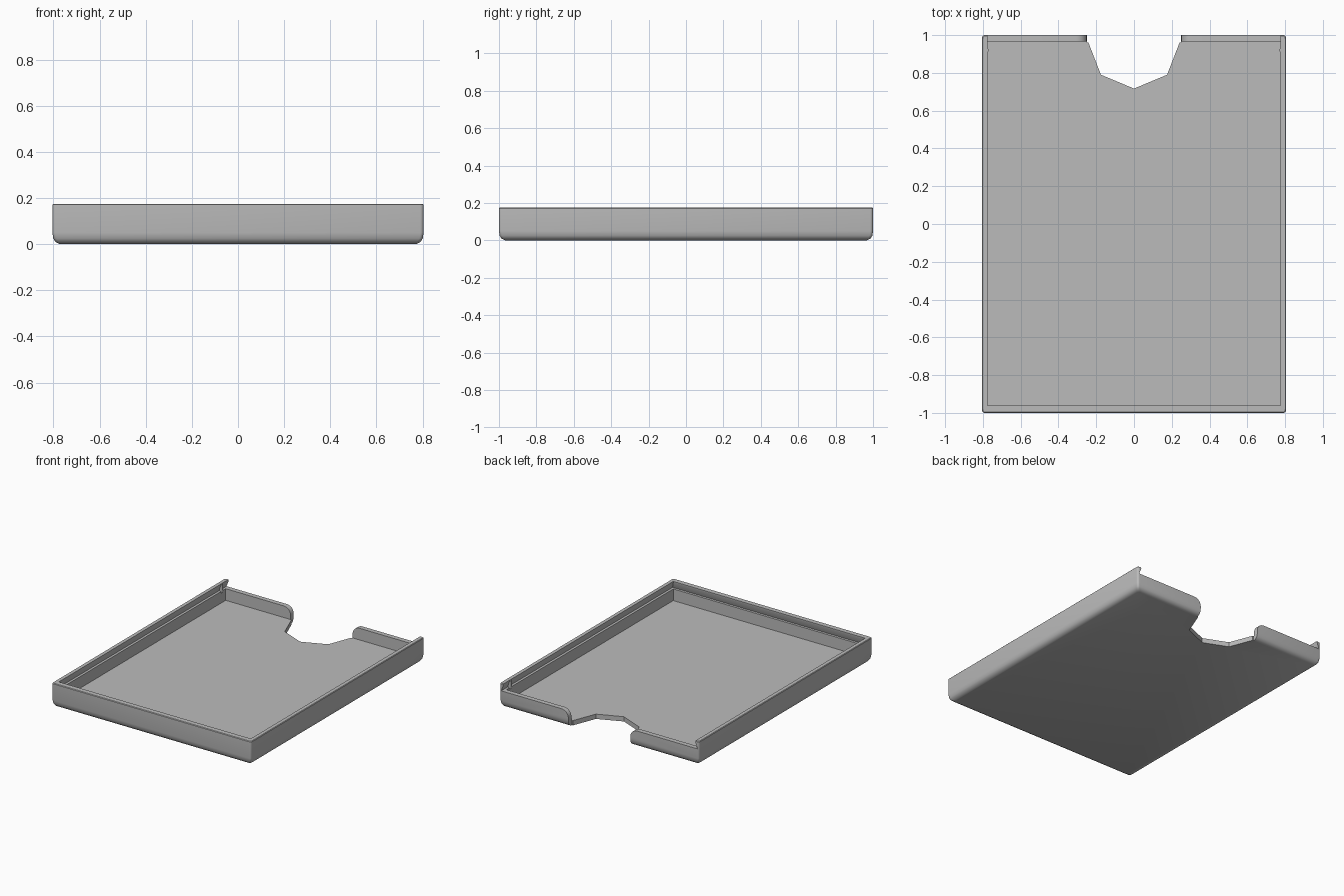
import bpy, bmesh
from math import sin, cos, pi, radians

default = bpy.data.objects.get("Cube")
if default:
    bpy.data.objects.remove(default, do_unlink=True)

grey = bpy.data.materials.new("plain grey")
grey.use_nodes = True
colour = (0.5, 0.5, 0.5, 1)
grey.diffuse_color = colour
grey.node_tree.nodes["Principled BSDF"].inputs["Base Color"].default_value = colour

HX, HY, TOP = 0.805, 1.0, 0.175       # outer half sizes and height
IX, FRONT, BACK = 0.775, -0.96, 0.965  # inside of the walls
FLOOR, LEDGE = 0.035, 0.12


def loft(name, rings):
    """Closed solid through matching rings of points."""
    bm = bmesh.new()
    loops = [[bm.verts.new(p) for p in ring] for ring in rings]
    n = len(loops[0])
    for a, b in zip(loops, loops[1:]):
        for i in range(n):
            j = (i + 1) % n
            bm.faces.new((a[i], a[j], b[j], b[i]))
    bm.faces.new(loops[0][::-1])
    bm.faces.new(loops[-1])
    bmesh.ops.recalc_face_normals(bm, faces=bm.faces)
    mesh = bpy.data.meshes.new(name)
    bm.to_mesh(mesh)
    bm.free()
    obj = bpy.data.objects.new(name, mesh)
    bpy.context.collection.objects.link(obj)
    mesh.materials.append(grey)
    return obj


def rect(x, y0, y1, z):
    return [(-x, y0, z), (x, y0, z), (x, y1, z), (-x, y1, z)]


def rounded_rect(inset, z, r=0.015, steps=4):
    ring = []
    for k, (sx, sy) in enumerate([(1, 1), (-1, 1), (-1, -1), (1, -1)]):
        for i in range(steps + 1):
            a = (k + i / steps) * pi / 2
            ring.append((sx * (HX - inset - r) + r * cos(a),
                         sy * (HY - inset - r) + r * sin(a), z))
    return ring


def carve(target, cutter):
    cutter.hide_render = True
    mod = target.modifiers.new("cut", "BOOLEAN")
    mod.operation = "DIFFERENCE"
    mod.solver = "EXACT"
    mod.object = cutter
    bpy.context.view_layer.objects.active = target
    bpy.ops.object.modifier_apply(modifier=mod.name)
    bpy.data.objects.remove(cutter, do_unlink=True)


# Tray body with a softened lower edge
tray = loft("tray", [rounded_rect(i, z) for i, z in
                     [(0.033, 0), (0.014, 0.009), (0.004, 0.025), (0, 0.05),
                      (0, TOP - 0.004), (0.004, TOP)]])

# Inner cavity
carve(tray, loft("cavity_cutter", [rect(IX, FRONT, BACK, z) for z in (FLOOR, 0.14)]))

# Undercut lid slot, open at the back
UNDER = 0.018
carve(tray, loft("slot_cutter", [
    rect(IX + UNDER, FRONT - UNDER, 1.1, LEDGE),
    rect(IX, FRONT, 1.1, 0.165),
    rect(IX, FRONT, 1.1, 0.3)]))

# Gap in the back wall with rounded upper corners
R = 0.055
half = [(0.25, -0.1)]
for i in range(7):
    a = i / 6 * pi / 2
    half.append((0.25 + R - R * cos(a), LEDGE - R + R * sin(a)))
half.append((0.25 + R, 0.3))
outline = half + [(-x, z) for x, z in reversed(half)]
carve(tray, loft("gap_cutter", [[(x, y, z) for x, z in outline] for y in (0.96, 1.1)]))

# Faceted finger notch through the floor
side = [(0.245, 1.05), (0.245, 0.97), (0.175, 0.79)]
notch = side + [(0, 0.717)] + [(-x, y) for x, y in reversed(side)]
carve(tray, loft("notch_cutter", [[(x, y, z) for x, y in notch] for z in (-0.1, 0.1)]))

# Small lid catches in the side slots
catches = []
for label, s in (("left", 1), ("right", -1)):
    ring = [(s * 0.78 + 0.011 * cos(i * pi / 6), 0.92 + 0.011 * sin(i * pi / 6))
            for i in range(12)]
    catches.append(loft(label + "_catch", [[(x, y, z) for x, y in ring]
                                           for z in (LEDGE - 0.01, 0.17)]))

# Smooth the rounded areas, keep the edges sharp
bpy.ops.object.select_all(action="DESELECT")
for obj in [tray] + catches:
    obj.select_set(True)
bpy.context.view_layer.objects.active = tray
bpy.ops.object.shade_smooth_by_angle(angle=radians(35))
